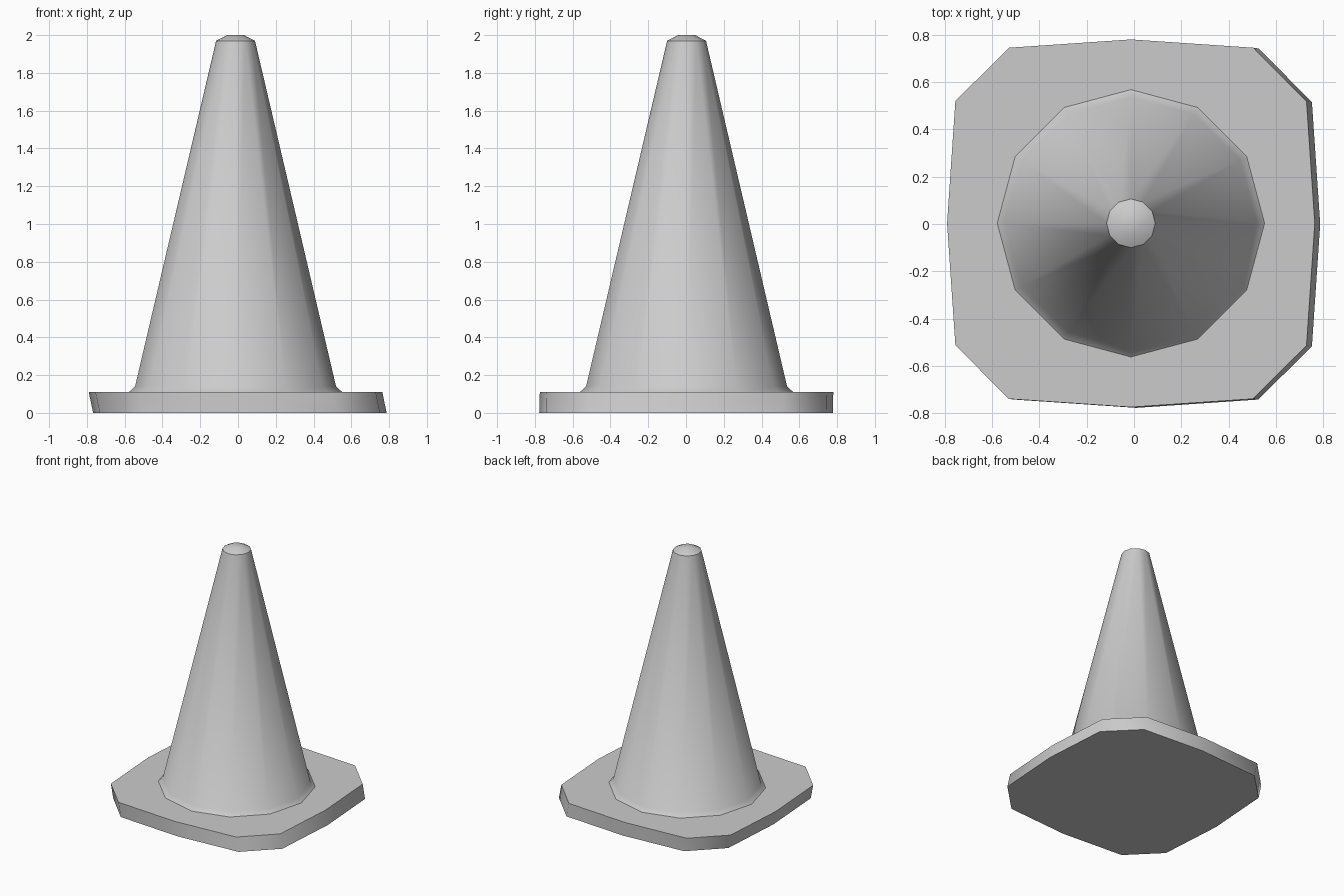
import bpy, bmesh, math

cube = bpy.data.objects.get("Cube")
if cube:
    bpy.data.objects.remove(cube, do_unlink=True)

grey = bpy.data.materials.new("plain_grey")
grey.use_nodes = True
colour = (0.6, 0.6, 0.6, 1)
grey.diffuse_color = colour
grey.node_tree.nodes["Principled BSDF"].inputs["Base Color"].default_value = colour


def loft(name, rings):
    """Skin a stack of equal-length point rings and cap both ends."""
    bm = bmesh.new()
    loops = [[bm.verts.new(p) for p in ring] for ring in rings]
    n = len(loops[0])
    for low, high in zip(loops, loops[1:]):
        for i in range(n):
            j = (i + 1) % n
            bm.faces.new((low[i], low[j], high[j], high[i]))
    bm.faces.new(loops[0][::-1])
    bm.faces.new(loops[-1])
    mesh = bpy.data.meshes.new(name)
    bm.to_mesh(mesh)
    bm.free()
    mesh.materials.append(grey)
    obj = bpy.data.objects.new(name, mesh)
    bpy.context.collection.objects.link(obj)
    bpy.ops.object.select_all(action="DESELECT")
    obj.select_set(True)
    bpy.context.view_layer.objects.active = obj
    bpy.ops.object.shade_smooth_by_angle(angle=math.radians(45))
    return obj


def circle(radius, z, sides=12):
    steps = [math.tau * i / sides for i in range(sides)]
    return [(-0.013 + radius * math.cos(a), 0.003 + radius * math.sin(a), z) for a in steps]


def plate_outline(x, y, z):
    """Bulged square with cut corners: one quarter repeated by rotation."""
    points = []
    for k in range(4):
        c, s = round(math.cos(k * math.pi / 2)), round(math.sin(k * math.pi / 2))
        for px, py in ((0.777, 0), (0.742, 0.515), (0.517, 0.742)):
            points.append((x + c * px - s * py, y + s * px + c * py, z))
    return points


# Base plate, leaning slightly sideways
loft("base_plate", [plate_outline(0.01, 0, 0), plate_outline(-0.013, 0.003, 0.11)])

# Cone with a flared foot and a bevelled tip
profile = [(0.565, 0.11), (0.532, 0.14), (0.103, 1.97), (0.045, 2.0)]
loft("cone_body", [circle(r, z) for r, z in profile])
